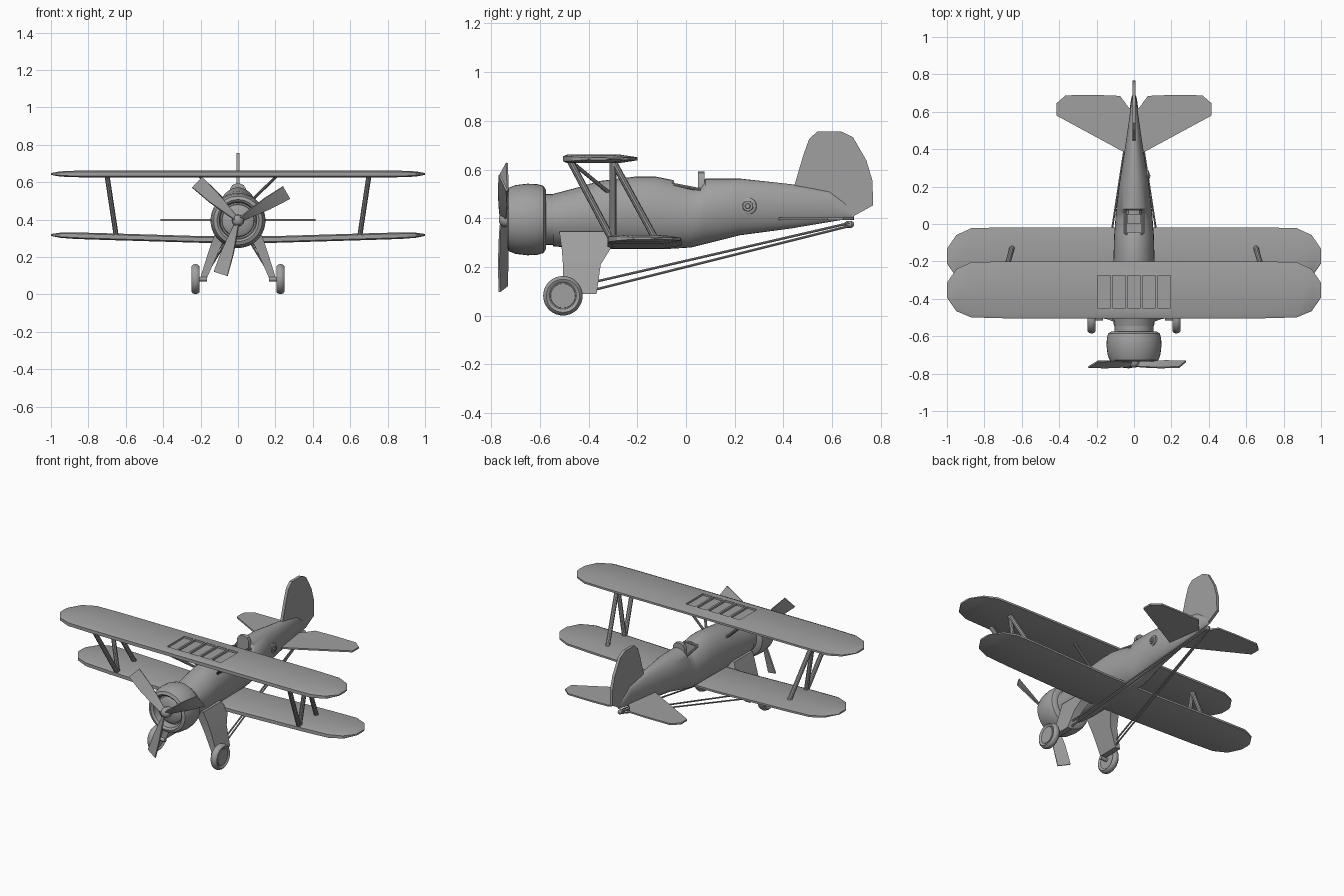
import bpy, bmesh
from math import sin, cos, pi, radians
from mathutils import Vector, Matrix

if "Cube" in bpy.data.objects:
    bpy.data.objects.remove(bpy.data.objects["Cube"], do_unlink=True)

grey = bpy.data.materials.new("plain_grey")
grey.use_nodes = True
grey.diffuse_color = (0.35, 0.35, 0.35, 1)
grey.node_tree.nodes["Principled BSDF"].inputs["Base Color"].default_value = grey.diffuse_color


def loft(name, rings, smooth=35):
    """Skin a list of equal-length point rings and cap both ends."""
    bm = bmesh.new()
    rows = [[bm.verts.new(p) for p in ring] for ring in rings]
    n = len(rows[0])
    for a, b in zip(rows, rows[1:]):
        for i in range(n):
            j = (i + 1) % n
            bm.faces.new((a[i], a[j], b[j], b[i]))
    bm.faces.new(rows[0])
    bm.faces.new(rows[-1])
    bmesh.ops.recalc_face_normals(bm, faces=bm.faces)
    mesh = bpy.data.meshes.new(name)
    bm.to_mesh(mesh)
    bm.free()
    obj = bpy.data.objects.new(name, mesh)
    bpy.context.collection.objects.link(obj)
    mesh.materials.append(grey)
    activate(obj)
    if smooth:
        bpy.ops.object.shade_smooth_by_angle(angle=radians(smooth))
    return obj


def activate(obj):
    for other in bpy.context.selected_objects:
        other.select_set(False)
    obj.select_set(True)
    bpy.context.view_layer.objects.active = obj


def lathe(name, profile, centre, axis, n=32):
    """Turn (offset along axis, radius) pairs around an axis."""
    turn = Vector(axis).to_track_quat("Z", "Y")
    ring = lambda d, r: [Vector(centre) + turn @ Vector((r * cos(k * 2 * pi / n), r * sin(k * 2 * pi / n), d))
                         for k in range(n)]
    return loft(name, [ring(d, r) for d, r in profile])


def rod(name, a, b, r, n=10):
    span = Vector(b) - Vector(a)
    return lathe(name, [(0, r), (span.length, r)], a, span, n)


def box(name, x, y, z):
    return loft(name, [[(x[0], y[0], h), (x[1], y[0], h), (x[1], y[1], h), (x[0], y[1], h)] for h in z], 0)


def cut(obj, cutters):
    for c in cutters:
        mod = obj.modifiers.new("cut", "BOOLEAN")
        mod.operation = "DIFFERENCE"
        mod.solver = "EXACT"
        mod.object = c
        activate(obj)
        bpy.ops.object.modifier_apply(modifier=mod.name)
        bpy.data.objects.remove(c, do_unlink=True)


# Fuselage: stations of y, bottom, top, half width
stations = [(-.545, .285, .5, .108), (-.45, .277, .525, .112), (-.355, .275, .553, .112),
            (-.2, .273, .572, .11), (-.13, .273, .572, .108), (-.06, .275, .558, .106),
            (.02, .28, .535, .1), (.06, .29, .535, .097), (.08, .295, .563, .095),
            (.22, .33, .563, .078), (.43, .358, .54, .045), (.59, .385, .513, .022),
            (.65, .395, .47, .015), (.69, .4, .425, .008)]
N = 32
fuselage = loft("fuselage", [[(w * cos(k * 2 * pi / N), y, (lo + hi) / 2 + (hi - lo) / 2 * sin(k * 2 * pi / N))
                              for k in range(N)] for y, lo, hi, w in stations])
cut(fuselage, [box("cockpit_cutter", (-.046, .046), (-.05, .055), (.45, .7))])

# Cockpit: seat, rounded seat back and coaming
box("seat", (-.035, .035), (0, .05), (.44, .475))
back = [(-.042, .46), (-.042, .565), (-.03, .585), (-.012, .592),
        (.012, .592), (.03, .585), (.042, .565), (.042, .46)]
loft("seat_back", [[(x, y, z) for x, z in back] for y in (.05, .075)])
for s in (1, -1):
    rod("coaming_rail", (s * .048, -.05, .538), (s * .048, .06, .517), .007)
rod("coaming_front", (-.045, -.052, .542), (.045, -.052, .542), .007)

# Engine
NOSE = (0, 0, .395)
FWD = (0, 1, 0)
lathe("engine_cowl", [(-.68, .095), (-.725, .1), (-.735, .112), (-.728, .13), (-.7, .141), (-.65, .147),
                      (-.61, .145), (-.585, .138), (-.575, .122), (-.575, .1)], NOSE, FWD, 40)
lathe("engine_collar", [(-.58, .104), (-.54, .104)], NOSE, FWD, 40)
lathe("engine_core", [(-.71, .06), (-.695, .085), (-.67, .09)], NOSE, FWD)

# Propeller: hub and three twisted blades
lathe("propeller_hub", [(-.768, .008), (-.763, .02), (-.75, .03), (-.73, .032), (-.68, .022)], NOSE, FWD, 20)
for angle in (30, 137, 252):
    spin = Matrix.Rotation(-radians(angle), 3, "Y")
    rings = []
    for r, w, pitch in ((.01, .014, 50), (.06, .022, 42), (.18, .037, 30), (.3, .041, 22)):
        twist = Matrix.Rotation(radians(pitch), 3, "X")
        rings.append([Vector((0, -.75, .395)) + spin @ (Vector((r, 0, 0)) + twist @ Vector((0, t, v)))
                      for t, v in ((-.004, -w), (-.004, w), (.004, w), (.004, -w))])
    loft("propeller_blade", rings, 20)


# Wings: lofted from tip to tip with clipped round ends
def wing(name, y0, z0, rise):
    half = [(.2, -1, 1, .018), (.7, -1, 1, .018), (.87, -.97, .97, .0175),
            (.95, -.75, .73, .014), (1, -.27, .25, .005)]
    full = [(-x, *rest) for x, *rest in reversed(half)] + half
    section = [(0, -.6), (0, .6), (.06, 1), (.75, 1), (1, .35), (1, -.35), (.75, -1), (.06, -1)]
    return loft(name, [[(x, y0 + .152 * (f + (b - f) * u), z0 + rise * abs(x) + t * v) for u, v in section]
                       for x, f, b, t in full], 25)


upper = wing("upper_wing", -.352, .644, 0)
wing("lower_wing", -.17, .288, .03)
cut(upper, [box("roof_panel_cutter", (c * .08 - .034, c * .08 + .034), (-.45, -.275), (.65, .7))
            for c in range(-2, 3)])

# Tail fin and tailplane
fin = [(.43, .51), (.445, .535), (.48, .655), (.505, .725), (.54, .757), (.635, .757), (.685, .733),
       (.74, .638), (.765, .555), (.768, .453), (.69, .41), (.58, .41)]
loft("tail_fin", [[(x, y, z) for y, z in fin] for x in (-.009, .009)], 0)
plane = [(0, .36), (.055, .385), (.415, .58), (.415, .645), (.365, .688), (.2, .69), (.075, .685), (.03, .625), (0, .6)]
for s, side in ((1, "left"), (-1, "right")):
    loft(side + "_tailplane", [[(s * x, y, z) for x, y in plane] for z in (.393, .403)], 0)

    # Outer struts in an N shape
    top, low = s * .7, s * .65
    for a, b in ((-.475, -.3), (-.3, -.3), (-.3, -.12)):
        rod(side + "_wing_strut", (top, a, .635), (low, b, .305), .014)

    # Inner struts between body and upper wing
    for a, b in ((-.475, -.31), (-.3, -.3)):
        rod(side + "_body_strut", (s * .21, a, .635), (s * .07, b, .5), .008)

    # Landing gear
    leg = [(.345, .085, .03, -.52, -.33), (.275, .112, .03, -.51, -.31),
           (.21, .138, .026, -.505, -.35), (.09, .183, .018, -.505, -.367)]
    loft(side + "_gear_leg", [[(s * (x - t), f, z), (s * (x + t), f, z), (s * (x + t), b, z), (s * (x - t), b, z)]
                              for z, x, t, f, b in leg], 25)
    lathe(side + "_wheel", [(-.014, .055), (-.02, .062), (-.022, .068), (-.014, .077), (0, .081),
                            (.014, .077), (.022, .068), (.02, .062), (.014, .055)],
          (s * .227, -.505, .082), (1, 0, 0), 36)
    lathe(side + "_hub_cap", [(-.06, .012), (.0, .012), (.0, .055), (.018, .05)],
          (s * .227, -.505, .082), (s, 0, 0), 28)

    # Bracing rods to the tail
    for a, b in ((.14, .38), (.108, .368)):
        rod(side + "_brace_rod", (s * .17, -.37, a), (s * .01, .67, b), .005, 8)

# Tail knob
lathe("tail_knob", [(-.02, .006), (-.01, .014), (.01, .014), (.02, .006)], (0, .67, .375), FWD, 16)

# Round side hatch on the left
for r, d in ((.034, .004), (.023, .01), (.011, .016)):
    lathe("side_hatch", [(-.025, r), (d - .003, r), (d, r * .85)], (.071, .255, .45), (1, -.15, 0), 24)
